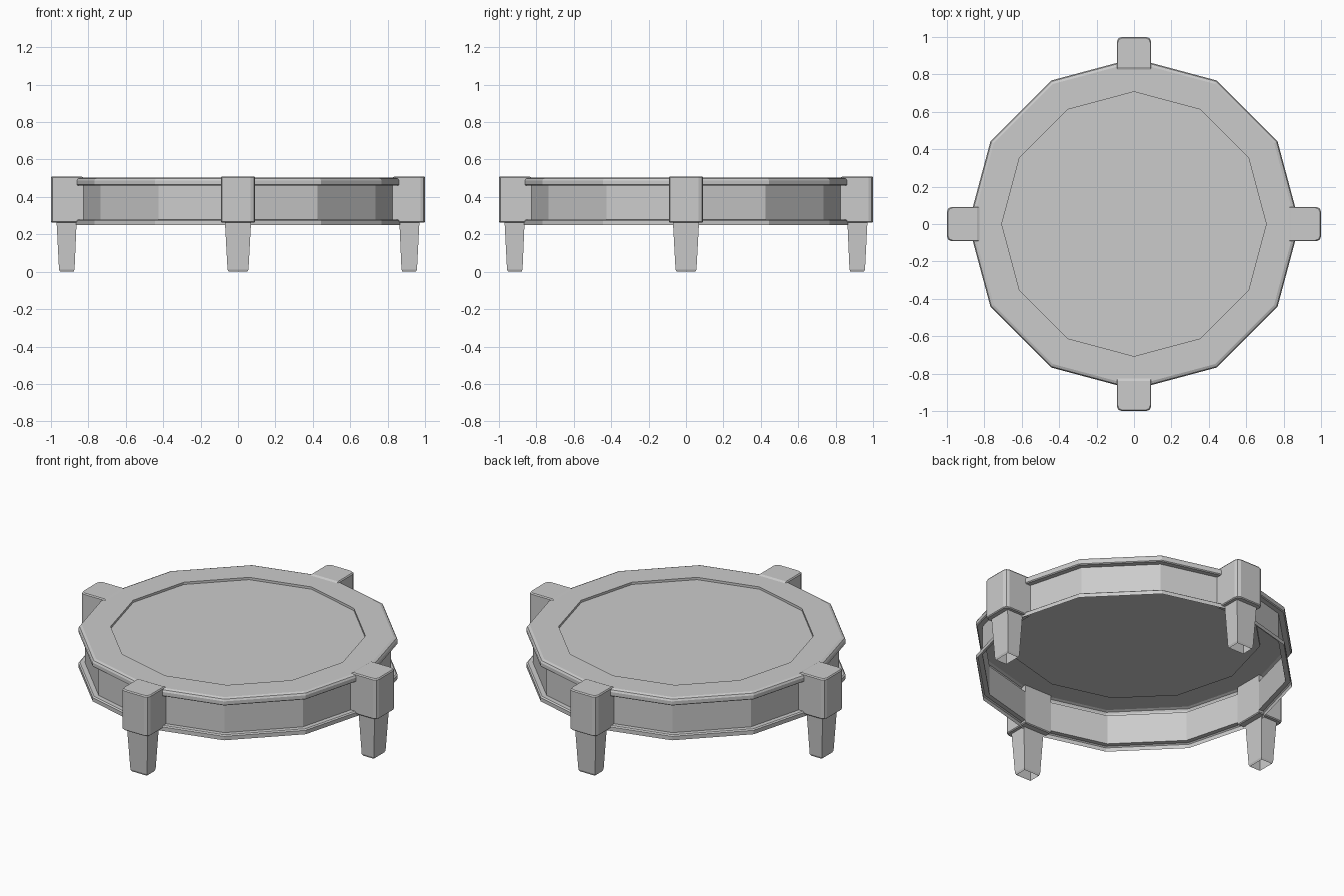
import bpy, bmesh
from math import pi, cos, sin
from mathutils import Matrix

if "Cube" in bpy.data.objects:
    bpy.data.objects.remove(bpy.data.objects["Cube"])

SIDES = 12


def finish(bm, name):
    me = bpy.data.meshes.new(name)
    bm.to_mesh(me)
    bm.free()
    ob = bpy.data.objects.new(name, me)
    bpy.context.collection.objects.link(ob)
    return ob


def bridge(bm, a, b):
    n = len(a)
    for i in range(n):
        j = (i + 1) % n
        bm.faces.new((a[i], b[i], b[j], a[j]))


def lathe(name, profile, cap=False):
    """Twelve-sided open shell from (radius, z) points, first ring optionally capped."""
    bm = bmesh.new()
    rings = [[bm.verts.new((r * cos(2 * pi * i / SIDES), r * sin(2 * pi * i / SIDES), z))
              for i in range(SIDES)] for r, z in profile]
    for a, b in zip(rings, rings[1:]):
        bridge(bm, a, b)
    if cap:
        bm.faces.new(rings[0])
    return finish(bm, name)


def loft(name, sections, rot, caps):
    """Stack of chamfered rectangles (x0, x1, half_width, z, corner), top first."""
    bm = bmesh.new()
    rings = []
    for x0, x1, h, z, c in sections:
        k = c * 0.3
        pts = [(x0, -h), (x1 - c, -h), (x1 - k, -h + k), (x1, -h + c),
               (x1, h - c), (x1 - k, h - k), (x1 - c, h), (x0, h)]
        if c == 0:
            pts = [(x0, -h), (x1, -h), (x1, h), (x0, h)]
        rings.append([bm.verts.new((x, y, z)) for x, y in pts])
    for a, b in zip(rings, rings[1:]):
        bridge(bm, a, b)
    if caps:
        bm.faces.new(rings[0])
        bm.faces.new(rings[-1][::-1])
    bmesh.ops.rotate(bm, verts=bm.verts, cent=(0, 0, 0), matrix=Matrix.Rotation(rot, 3, 'Z'))
    return finish(bm, name)


# Recessed table top with a raised, overhanging rim
lathe("table_top", [(0.707, 0.49), (0.707, 0.504), (0.865, 0.504), (0.88, 0.498),
                    (0.886, 0.487), (0.886, 0.465), (0.88, 0.46), (0.85, 0.46)], cap=True)

# Apron wall, hollow below, ending in a projecting lip
lathe("apron", [(0.85, 0.46), (0.85, 0.28), (0.878, 0.28), (0.886, 0.274), (0.886, 0.25)])

# Four corner blocks with tapered, open-ended feet
for i, side in enumerate(("right", "back", "left", "front")):
    a = i * pi / 2
    loft(side + "_leg_block", [(0.84, 0.995, 0.087, 0.51, 0.025), (0.825, 1.0, 0.092, 0.503, 0.025),
                               (0.825, 1.0, 0.092, 0.268, 0.025), (0.83, 0.995, 0.087, 0.263, 0.025)], a, True)
    loft(side + "_leg", [(0.863, 0.97, 0.07, 0.266, 0), (0.874, 0.957, 0.056, 0.012, 0),
                         (0.879, 0.952, 0.051, 0.0, 0)], a, False)
